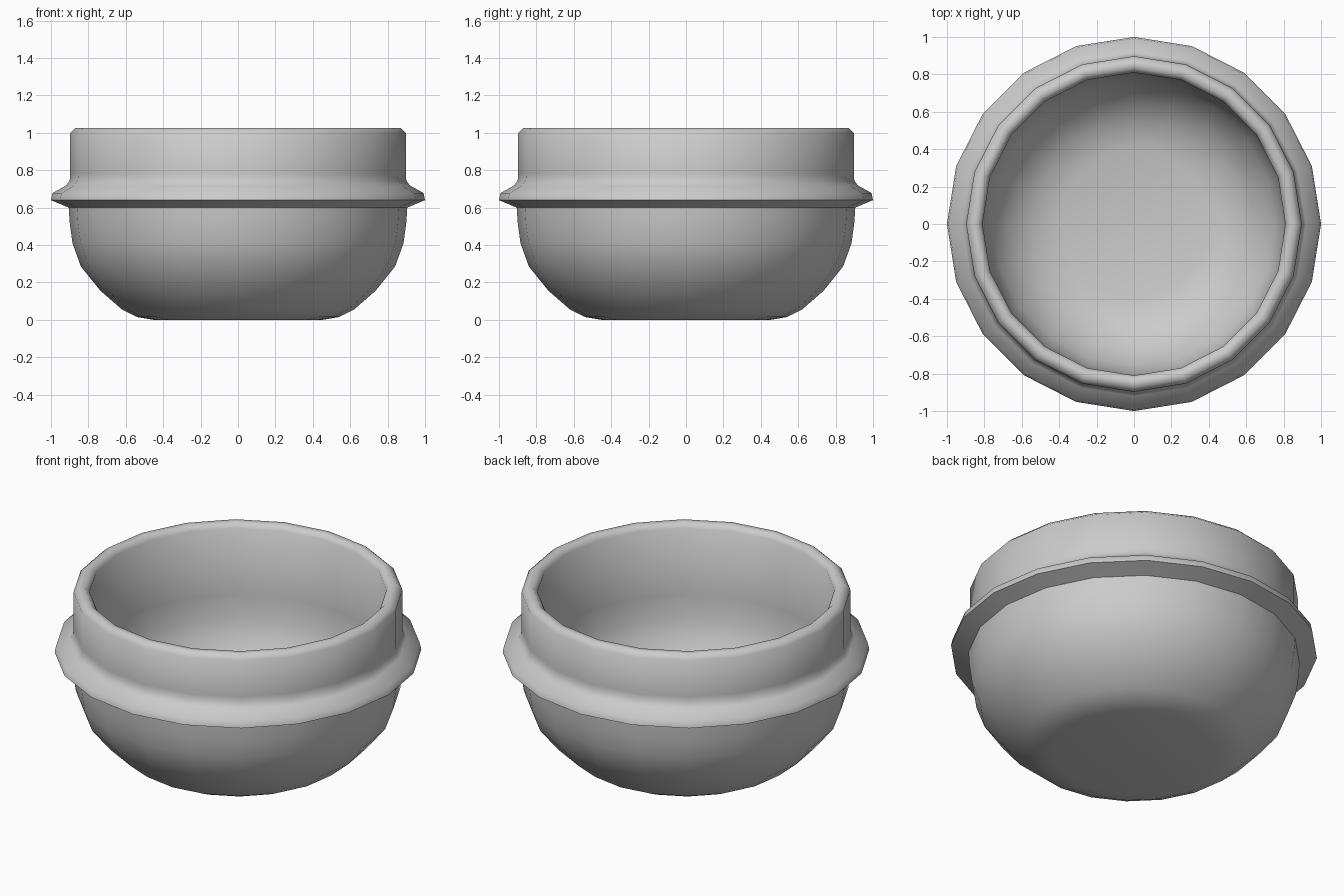
import bpy, bmesh, math

if "Cube" in bpy.data.objects:
    bpy.data.objects.remove(bpy.data.objects["Cube"])

SIDES = 20

# Radius/height profile: outer bowl, flange, collar, lip, then the inside
outer = [(0.45, 0.0), (0.54, 0.015), (0.62, 0.055), (0.735, 0.155), (0.84, 0.285),
         (0.885, 0.41), (0.90, 0.52), (0.905, 0.60), (0.935, 0.613), (1.0, 0.64),
         (0.992, 0.678), (0.92, 0.718), (0.90, 0.745), (0.897, 0.78), (0.897, 1.0),
         (0.868, 1.027)]
inner = [(0.835, 1.027), (0.81, 1.0), (0.81, 0.60), (0.80, 0.46), (0.755, 0.32),
         (0.66, 0.205), (0.55, 0.125), (0.40, 0.085)]


def lathe(name, profile, sides):
    """Spin a profile about z and close both ends at the axis."""
    bm = bmesh.new()
    rings = []
    for r, z in profile:
        rings.append([bm.verts.new((r * math.cos(2 * math.pi * i / sides),
                                    r * math.sin(2 * math.pi * i / sides), z))
                      for i in range(sides)])
    for a, b in zip(rings, rings[1:]):
        for i in range(sides):
            j = (i + 1) % sides
            bm.faces.new((a[i], a[j], b[j], b[i]))
    bm.faces.new(rings[0][::-1])
    bm.faces.new(rings[-1])
    bmesh.ops.recalc_face_normals(bm, faces=bm.faces[:])
    mesh = bpy.data.meshes.new(name)
    bm.to_mesh(mesh)
    bm.free()
    obj = bpy.data.objects.new(name, mesh)
    bpy.context.collection.objects.link(obj)
    return obj


# Cooking pot with flange
pot = lathe("pot", outer + inner, SIDES)
bpy.context.view_layer.objects.active = pot
pot.select_set(True)
bpy.ops.object.shade_smooth_by_angle(angle=math.radians(60))
